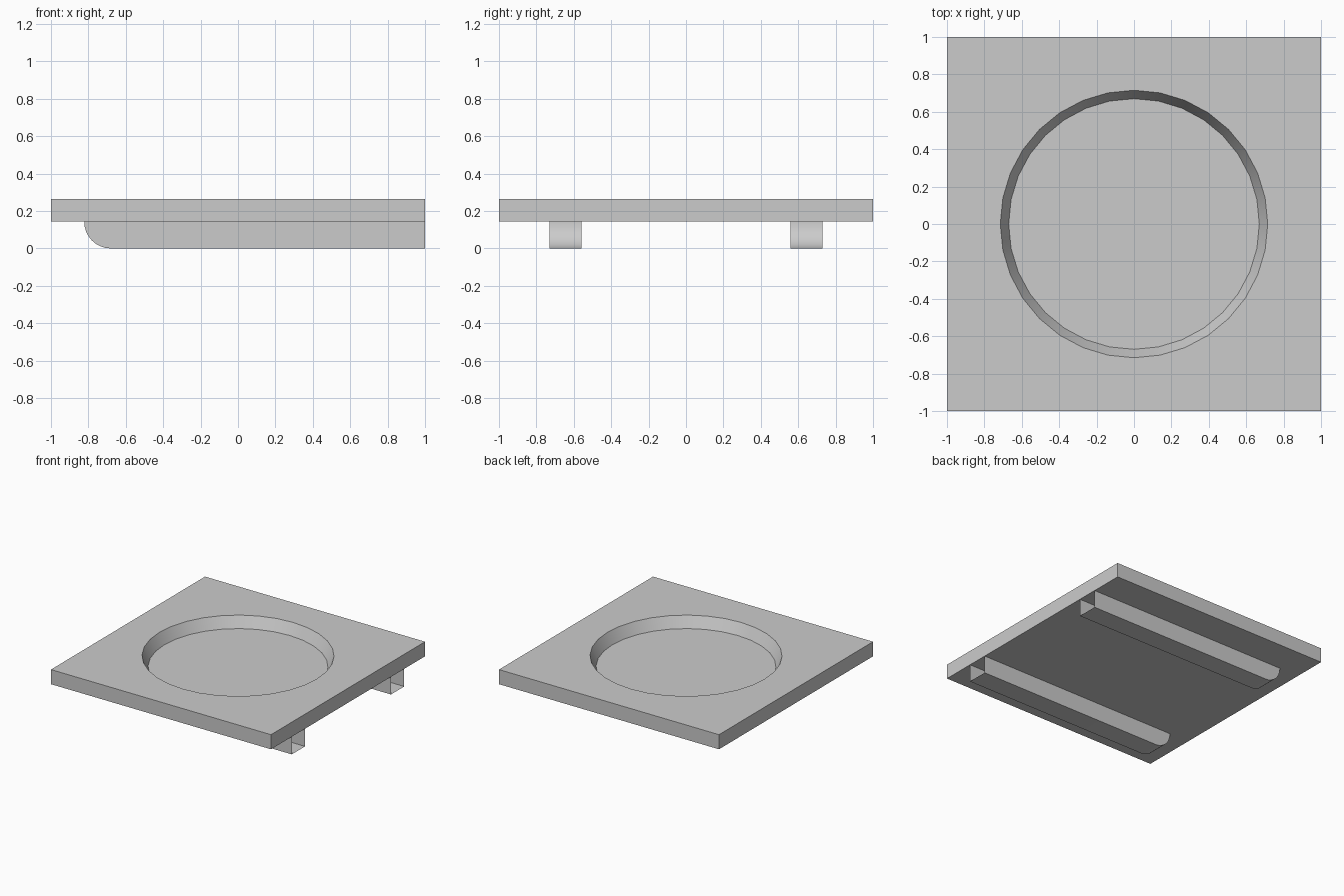
import bpy, bmesh
from math import sin, cos, pi, radians

if "Cube" in bpy.data.objects:
    bpy.data.objects.remove(bpy.data.objects["Cube"])

SIDES = 32
BASE, TOP, FLOOR = 0.145, 0.265, 0.175


def circle(r, z):
    return [(r * cos(2 * pi * i / SIDES), r * sin(2 * pi * i / SIDES), z) for i in range(SIDES)]


def square(h, z):
    # circle points pushed outward onto a square, so rings match one to one
    pts = []
    for x, y, _ in circle(1, 0):
        k = h / max(abs(x), abs(y))
        pts.append((x * k, y * k, z))
    return pts


def finish(name, bm):
    mesh = bpy.data.meshes.new(name)
    bm.to_mesh(mesh)
    bm.free()
    obj = bpy.data.objects.new(name, mesh)
    bpy.context.collection.objects.link(obj)
    bpy.ops.object.select_all(action='DESELECT')
    bpy.context.view_layer.objects.active = obj
    obj.select_set(True)
    bpy.ops.object.shade_smooth_by_angle(angle=radians(30))
    return obj


# Square plate with a tapered round recess, lofted ring by ring
bm = bmesh.new()
rings = [[bm.verts.new(p) for p in ring] for ring in
         (square(1, BASE), square(1, TOP), circle(0.715, TOP), circle(0.67, FLOOR))]
for a, b in zip(rings, rings[1:]):
    for i in range(SIDES):
        j = (i + 1) % SIDES
        bm.faces.new((a[i], a[j], b[j], b[i]))
bm.faces.new(rings[0][::-1])
bm.faces.new(rings[-1])
finish("plate", bm)


# Hollow runners: rounded at -x, open at the +x end and against the plate
def runner(name, y0, y1):
    r, x0 = 0.142, -0.822
    profile = [(x0, BASE)]
    profile += [(x0 + r - r * cos(t * pi / 16), r - r * sin(t * pi / 16)) for t in range(9)]
    profile += [(1, 0), (1, BASE)]
    bm = bmesh.new()
    front = [bm.verts.new((x, y0, z)) for x, z in profile]
    back = [bm.verts.new((x, y1, z)) for x, z in profile]
    bm.faces.new(front)
    bm.faces.new(back[::-1])
    for i in range(len(profile) - 2):
        bm.faces.new((front[i], back[i], back[i + 1], front[i + 1]))
    finish(name, bm)


runner("runner_front", -0.73, -0.558)
runner("runner_back", 0.558, 0.73)
